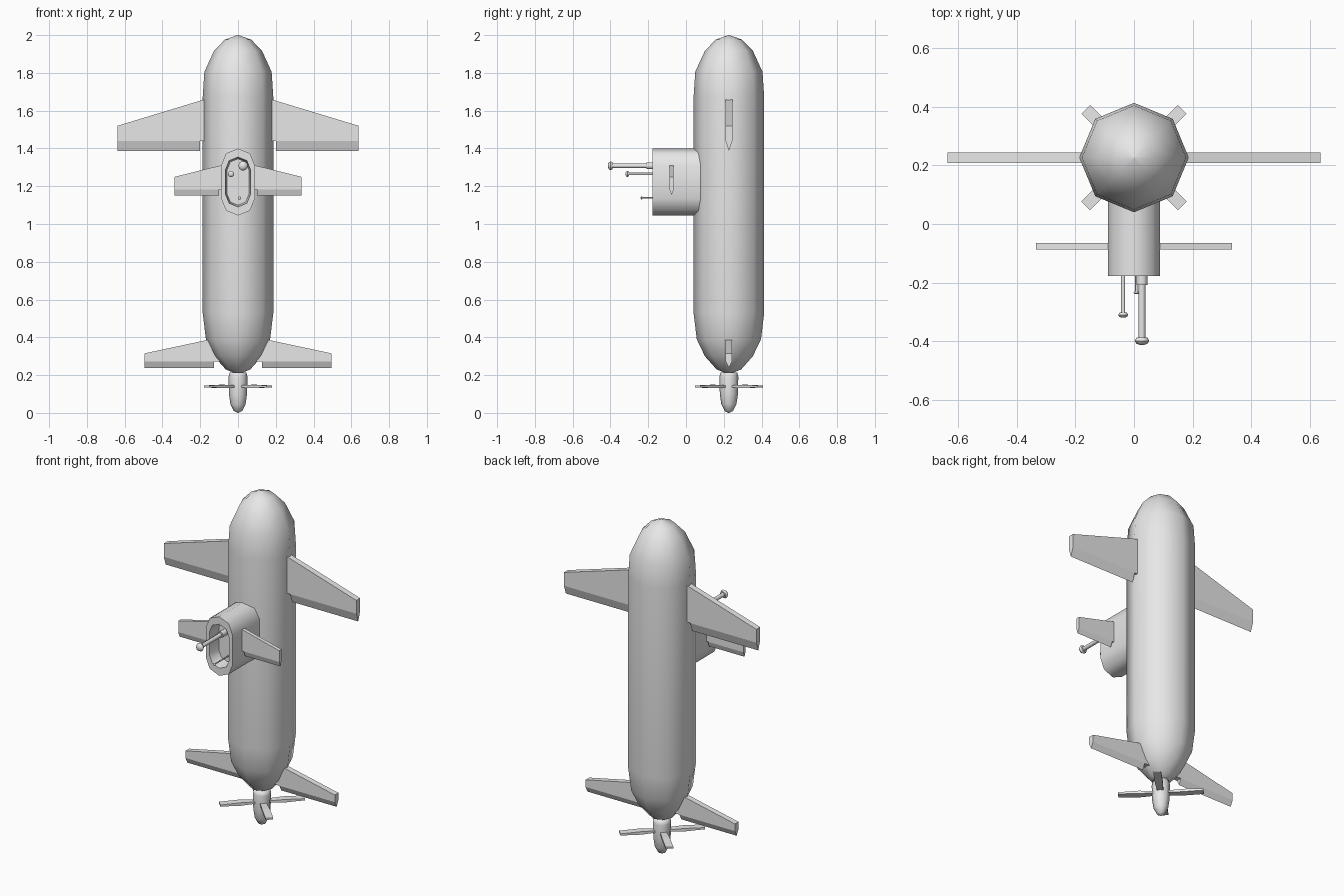
import bpy
import bmesh
from math import cos, sin, pi, radians
from mathutils import Matrix, Vector

cube = bpy.data.objects.get("Cube")
if cube:
    bpy.data.objects.remove(cube)

# Single grey paint
grey = bpy.data.materials.new("plain_grey")
grey.use_nodes = True
colour = (0.8, 0.8, 0.8, 1)
grey.diffuse_color = colour
grey.node_tree.nodes["Principled BSDF"].inputs["Base Color"].default_value = colour

HULL_Y = 0.227


def finish(name, bm, smooth_angle=None):
    """Turn a bmesh into a named, painted object."""
    bmesh.ops.recalc_face_normals(bm, faces=bm.faces)
    mesh = bpy.data.meshes.new(name)
    bm.to_mesh(mesh)
    bm.free()
    mesh.materials.append(grey)
    if smooth_angle:
        mesh.shade_smooth()
        mesh.set_sharp_from_angle(angle=radians(smooth_angle))
    obj = bpy.data.objects.new(name, mesh)
    bpy.context.collection.objects.link(obj)
    return obj


def loft(name, rings, smooth_angle=None, matrix=Matrix()):
    """Skin a series of equal-sized rings and cap both ends."""
    bm = bmesh.new()
    loops = [[bm.verts.new(matrix @ Vector(p)) for p in ring] for ring in rings]
    for a, b in zip(loops, loops[1:]):
        for i in range(len(a)):
            j = (i + 1) % len(a)
            bm.faces.new((a[i], a[j], b[j], b[i]))
    bm.faces.new(loops[0])
    bm.faces.new(loops[-1])
    bmesh.ops.remove_doubles(bm, verts=bm.verts, dist=0.0001)
    return finish(name, bm, smooth_angle)


def lathe(name, profile, matrix, sides=8, smooth_angle=80):
    """Revolve (radius, height) pairs around z."""
    rings = [[(r * cos(2 * pi * i / sides), r * sin(2 * pi * i / sides), h)
              for i in range(sides)] for r, h in profile]
    return loft(name, rings, smooth_angle, matrix)


# Main hull: octagonal, with rounded ends
hull_profile = [(0.003, 0.205), (0.065, 0.23), (0.127, 0.30), (0.17, 0.39),
                (0.187, 0.53), (0.187, 1.67), (0.178, 1.806),
                (0.127, 1.917), (0.07, 1.976), (0.003, 2.0)]
lathe("hull", hull_profile, Matrix.Translation((0, HULL_Y, 0)))

# Propeller hub
hub_profile = [(0.002, 0), (0.022, 0.01), (0.04, 0.045), (0.048, 0.10),
               (0.05, 0.19), (0.044, 0.215)]
lathe("propeller_hub", hub_profile, Matrix.Translation((0, HULL_Y, 0)))

# Four diagonal propeller blades
for k in range(4):
    sections = [(0.02, 0.016, 0.005), (0.12, 0.021, 0.009), (0.233, 0.021, 0.005)]
    rings = [[(d, -w, -t), (d, w, -t), (d, w, t), (d, -w, t)] for d, w, t in sections]
    place = Matrix.Translation((0, HULL_Y, 0.14)) @ Matrix.Rotation(pi / 4 + k * pi / 2, 4, 'Z')
    loft(f"propeller_blade_{k + 1}", rings, None, place)


def wing_pair(name, y, half, root, inner, tip, z_root, z_tip, z_hinge, z_edge):
    """Swept slab with a wedge trailing edge, on both sides."""
    for side, label in ((1, "left"), (-1, "right")):
        slab = [[(side * x, y - half, z_hinge), (side * x, y + half, z_hinge),
                 (side * x, y + half, top), (side * x, y - half, top)]
                for x, top in ((root, z_root), (tip, z_tip))]
        loft(f"{label}_{name}", slab)
        wedge = [[(side * x, y - half, z_hinge), (side * x, y + half, z_hinge),
                  (side * x, y, z_edge)] for x in (inner, tip)]
        loft(f"{label}_{name}_flap", wedge)


wing_pair("main_wing", HULL_Y, 0.018, 0.10, 0.20, 0.638, 1.683, 1.52, 1.44, 1.387)
wing_pair("tail_fin", HULL_Y, 0.017, 0.05, 0.128, 0.495, 0.41, 0.315, 0.272, 0.238)
wing_pair("tower_fin", -0.076, 0.011, 0.06, 0.10, 0.335, 1.318, 1.25, 1.183, 1.152)


# Tower with a recessed front
def stadium(radius, half, y):
    points = []
    for start, offset in ((0, half), (pi, -half)):
        for i in range(5):
            a = start + i * pi / 4
            points.append((radius * cos(a), y, 1.2225 + offset + radius * sin(a)))
    return points


loft("tower", [stadium(0.089, 0.0885, 0.15), stadium(0.089, 0.0885, -0.178),
               stadium(0.066, 0.066, -0.178), stadium(0.057, 0.066, -0.10)], 50)


# Masts pointing forward, each ending in a rounded knob
def mast(name, x, z, rod, knob, reach):
    profile = [(rod, 0.09), (rod, reach - knob), (knob * 0.75, reach - knob),
               (knob, reach - knob * 0.55), (knob * 0.75, reach - knob * 0.15),
               (knob * 0.3, reach)]
    place = Matrix.Translation((x, 0, z)) @ Matrix.Rotation(pi / 2, 4, 'X')
    lathe(name, profile, place, 10, 50)


mast("large_periscope", 0.027, 1.308, 0.012, 0.025, 0.413)
mast("small_periscope", -0.037, 1.265, 0.007, 0.017, 0.32)
mast("antenna", 0.008, 1.138, 0.004, 0.009, 0.24)
sleeve_place = Matrix.Translation((0.027, 0, 1.308)) @ Matrix.Rotation(pi / 2, 4, 'X')
lathe("periscope_sleeve", [(0.019, 0.09), (0.019, 0.208)], sleeve_place, 10, 50)
